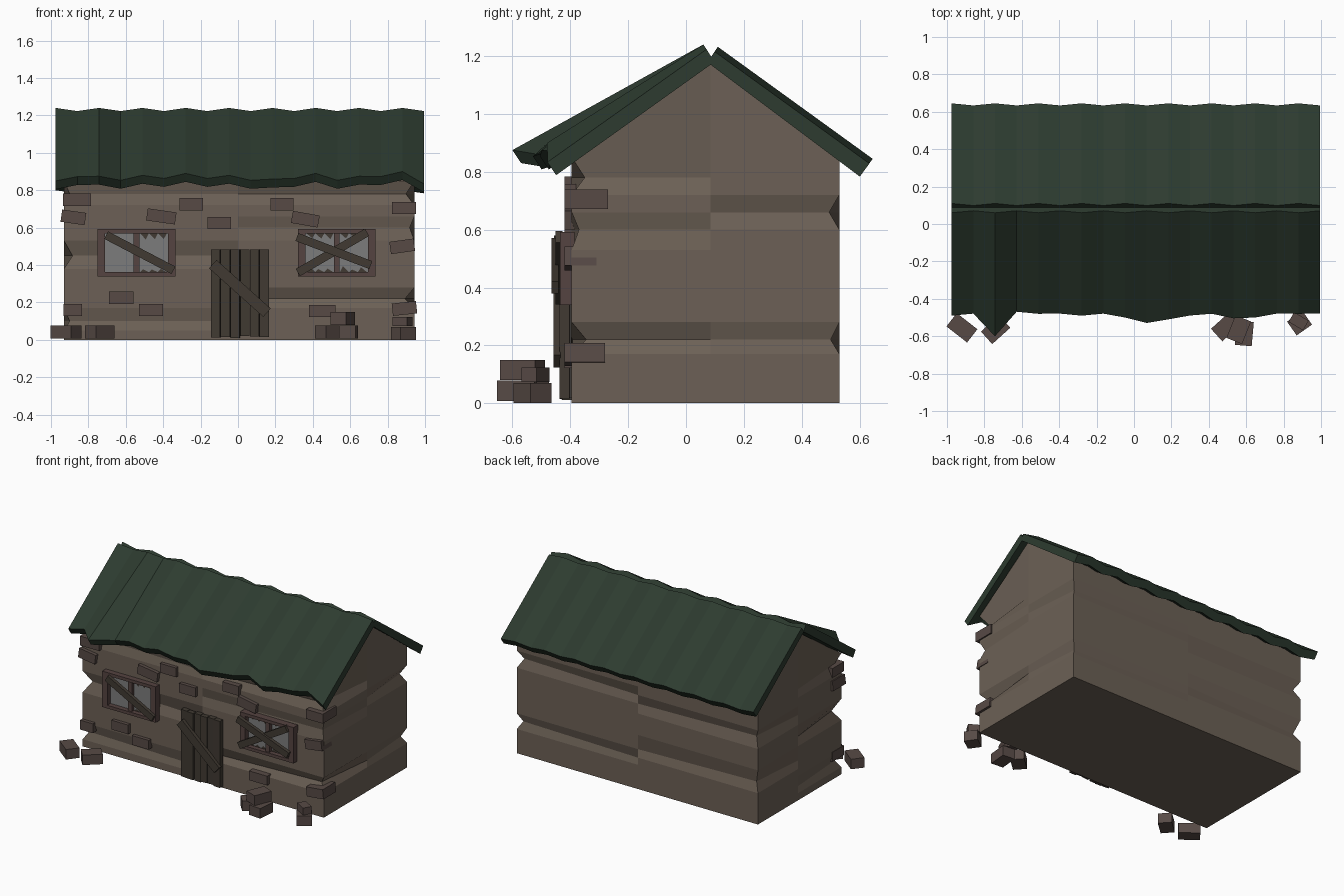
import bpy, bmesh, math, random
from mathutils import Matrix, Vector

if "Cube" in bpy.data.objects:
    bpy.data.objects.remove(bpy.data.objects["Cube"])

random.seed(4)


def material(name, r, g, b):
    m = bpy.data.materials.new(name)
    m.diffuse_color = (r, g, b, 1)
    m.use_nodes = True
    m.node_tree.nodes["Principled BSDF"].inputs["Base Color"].default_value = m.diffuse_color
    return m


WALL = material("plaster", 0.15, 0.118, 0.092)
ROOF = material("roof_green", 0.026, 0.044, 0.029)
BRICK = material("brick", 0.095, 0.068, 0.060)
FRAME = material("frame_wood", 0.090, 0.056, 0.052)
WOOD = material("old_wood", 0.052, 0.042, 0.032)
GLASS = material("glass", 0.20, 0.20, 0.20)


def mesh(name, verts, faces, mat):
    me = bpy.data.meshes.new(name)
    me.from_pydata(verts, [], faces)
    bm = bmesh.new()
    bm.from_mesh(me)
    bmesh.ops.recalc_face_normals(bm, faces=bm.faces)
    bm.to_mesh(me)
    bm.free()
    me.materials.append(mat)
    ob = bpy.data.objects.new(name, me)
    bpy.context.collection.objects.link(ob)
    return ob


def box(name, loc, size, mat, tilt=0, turn=0):
    """Box tilted in the front plane (tilt) and turned about z (turn), in degrees."""
    bm = bmesh.new()
    bmesh.ops.create_cube(bm, size=1)
    mtx = (Matrix.Translation(loc) @ Matrix.Rotation(math.radians(turn), 4, 'Z')
           @ Matrix.Rotation(math.radians(-tilt), 4, 'Y') @ Matrix.Diagonal((*size, 1)))
    bm.transform(mtx)
    me = bpy.data.meshes.new(name)
    bm.to_mesh(me)
    bm.free()
    me.materials.append(mat)
    ob = bpy.data.objects.new(name, me)
    bpy.context.collection.objects.link(ob)
    return ob


def board(name, a, b, width, y, depth=0.025):
    """Plank nailed across the front from a to b, given as (x, z)."""
    dx, dz = b[0] - a[0], b[1] - a[1]
    box(name, ((a[0] + b[0]) / 2, y, (a[1] + b[1]) / 2),
        (math.hypot(dx, dz), depth, width), WOOD, math.degrees(math.atan2(dz, dx)))


# Walls: stacked rings of corners and mid-points, with chips knocked out of the corners
X0, X1, Y0, Y1, YR = -0.93, 0.943, -0.395, 0.53, 0.085
plan = [(X0, Y0), (0, Y0), (X1, Y0), (X1, YR), (X1, Y1), (0, Y1), (X0, Y1), (X0, YR)]
levels = [0, 0.05, 0.10, 0.17, 0.22, 0.28, 0.38, 0.45, 0.53, 0.60, 0.66, 0.72, 0.78, 0.85]
chips = {(0, 2): .03, (0, 7): .045, (0, 12): .03, (2, 4): .05, (2, 9): .025, (2, 12): .045,
         (4, 4): .03, (4, 10): .035, (6, 5): .035, (6, 9): .035}
verts, faces = [], []
for k, z in enumerate(levels):
    for c, (x, y) in enumerate(plan):
        d = chips.get((c, k), 0)
        top = 1.178 if k == len(levels) - 1 and c in (3, 7) else z
        verts.append((x - math.copysign(d, x), y - math.copysign(d, y), top))
for k in range(len(levels) - 1):
    for c in range(8):
        n = (c + 1) % 8
        faces.append((k * 8 + c, k * 8 + n, k * 8 + 8 + n, k * 8 + 8 + c))
t = (len(levels) - 1) * 8
faces += [tuple(range(8)), (t, t + 1, t + 2, t + 3, t + 7), (t + 3, t + 4, t + 5, t + 6, t + 7)]
mesh("walls", verts, faces, WALL)


# Roof: two zigzag corrugated sheets; the front eave is ragged
def roof_sheet(name, ridge, eave, ridge_low, eave_low, ragged):
    n = Vector((0, ridge[0] - ridge_low[0], ridge[1] - ridge_low[1])).normalized()
    verts, faces = [], []
    for i in range(18):
        x = -0.975 + i * 1.97 / 17
        off = n * (0 if i % 2 == 0 else -0.02)
        dy, dz = ragged.get(i, (0, 0))
        for j, (y, z) in enumerate((ridge, eave, eave_low, ridge_low)):
            e = (dy, dz) if j in (1, 2) else (0, 0)
            verts.append(Vector((x, y + e[0], z + e[1])) + off)
    for i in range(17):
        for j in range(4):
            a, b = i * 4 + j, i * 4 + (j + 1) % 4
            faces.append((a, b, b + 4, a + 4))
    faces += [(0, 1, 2, 3), (68, 69, 70, 71)]
    mesh(name, verts, faces, ROOF)


roof_sheet("roof_back", (0.11, 1.232), (0.645, 0.845), (0.085, 1.195), (0.612, 0.80), {})
roof_sheet("roof_front", (0.06, 1.24), (-0.49, 0.85), (0.088, 1.197), (-0.46, 0.805),
           {1: (0, .04), 2: (-.11, .025), 3: (.01, .02), 4: (.01, .03), 5: (0, .03),
            6: (0, .04), 7: (0, .03), 8: (-.01, .03), 9: (-.05, .02), 10: (-.02, .01),
            11: (-.01, .03), 12: (.01, .04), 13: (-.025, .02), 14: (-.01, .025),
            15: (0, .04), 16: (.01, .05)})

# Door: uneven planks and a diagonal brace
for i in range(6):
    low = 0.01 + 0.012 * random.random()
    box("door_plank", (-0.119 + i * 0.052, -0.411 - 0.008 * (i % 2), (low + 0.483) / 2),
        (0.049, 0.034, 0.483 - low), WOOD, 0, random.uniform(-6, 6))
board("door_brace", (-0.135, 0.405), (0.155, 0.145), 0.06, -0.446)


# Windows: frame, mullion, glass and broken shards
def window(cx, z0=0.34, z1=0.592, w=0.415):
    zc, h, b = (z0 + z1) / 2, z1 - z0, 0.04
    for s in (-1, 1):
        box("window_jamb", (cx + s * (w - b) / 2, -0.41, zc), (b, 0.05, h), FRAME)
        box("window_rail", (cx, -0.41, zc + s * (h - 0.022) / 2), (w - 2 * b, 0.05, 0.022), FRAME)
    box("window_mullion", (cx, -0.405, zc), (0.03, 0.04, h - 0.044), FRAME)
    box("window_glass", (cx, -0.396, zc), (w - 2 * b, 0.008, h - 0.044), GLASS)
    for px in ((cx + 0.09,) if cx < 0 else (cx - 0.09, cx + 0.09)):
        for s in (-1, 1):
            for k in (-1, 0, 1):
                x, z = px + k * 0.048, zc + s * (h / 2 - 0.022)
                tip = random.uniform(0.012, 0.035)
                mesh("window_break", [(x - .024, -.402, z), (x + .024, -.402, z),
                                      (x + .008 * s, -.402, z - s * tip)], [(0, 1, 2)], WOOD)


window(-0.5425)
window(0.5275)
board("window_board", (-0.705, 0.56), (-0.345, 0.372), 0.045, -0.443)
board("window_board", (0.32, 0.375 - 0.015), (0.69, 0.575), 0.045, -0.439)
board("window_board", (0.315, 0.55), (0.71, 0.40), 0.045, -0.453)

# Bricks showing through the front wall: x, z, width, tilt
for x, z, w, tilt in ((-.41, .66, .155, -8), (-.25, .725, .125, 0), (-.10, .625, .125, 0),
                      (.235, .725, .125, 0), (.36, .645, .145, -10), (-.625, .225, .13, 0),
                      (-.465, .16, .13, 0), (.45, .155, .14, 0)):
    box("wall_brick", (x, -0.395, z), (w, 0.05, 0.065), BRICK, tilt)

# Corner bricks: x, z, width, depth, tilt
for x, z, w, d, tilt in ((-.86, .75, .15, .13, 0), (-.88, .655, .13, .14, -8),
                         (-.883, .16, .10, .13, 0), (.888, .705, .13, .15, 0),
                         (.878, .50, .13, .11, 8), (.89, .168, .13, .14, 6)):
    box("corner_brick", (x, -0.42 + d / 2, z), (w, d, 0.066), BRICK, tilt)

# Fallen bricks: x, y, z, length, turn
for x, y, z, l, turn in ((-.92, -.555, .043, .14, -38), (-.74, -.565, .043, .13, 42),
                         (.49, -.55, .043, .13, 42), (.59, -.585, .043, .13, 85),
                         (.56, -.565, .115, .13, 68), (.885, -.53, .035, .10, 35)):
    box("fallen_brick", (x, y, z), (l, 0.09, 0.07), BRICK, 0, turn)
box("fallen_brick", (.88, -.52, .098), (.09, .06, .05), BRICK, 0, -30)
